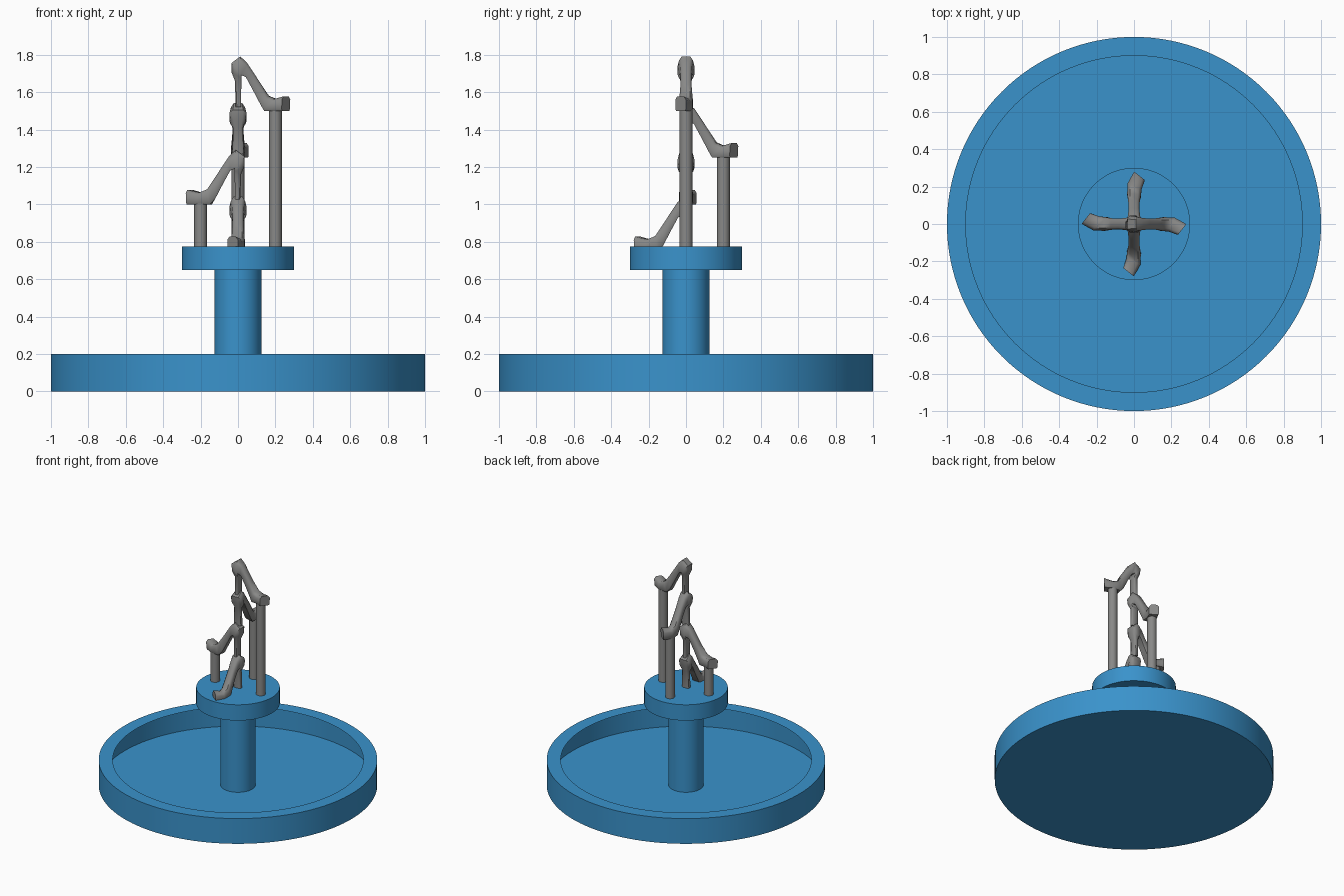
import bpy, bmesh, math
from mathutils import Matrix, Vector

cube = bpy.data.objects.get("Cube")
if cube:
    bpy.data.objects.remove(cube, do_unlink=True)


def material(name, rgb):
    mat = bpy.data.materials.new(name)
    mat.use_nodes = True
    mat.diffuse_color = (*rgb, 1)
    mat.node_tree.nodes["Principled BSDF"].inputs["Base Color"].default_value = (*rgb, 1)
    return mat


BLUE = material("blue", (0.042, 0.29, 0.60))
GREY = material("grey", (0.25, 0.25, 0.245))


def finish(name, bm, mat, angle=40):
    mesh = bpy.data.meshes.new(name)
    bm.to_mesh(mesh)
    bm.free()
    mesh.materials.append(mat)
    obj = bpy.data.objects.new(name, mesh)
    bpy.context.collection.objects.link(obj)
    bpy.ops.object.select_all(action="DESELECT")
    obj.select_set(True)
    bpy.context.view_layer.objects.active = obj
    bpy.ops.object.shade_smooth_by_angle(angle=math.radians(angle))


def loft(bm, rings, cap_end=True):
    """Skin a list of equal point rings, cap the start and optionally the end."""
    loops = [[bm.verts.new(p) for p in ring] for ring in rings]
    n = len(loops[0])
    for a, b in zip(loops, loops[1:]):
        for i in range(n):
            j = (i + 1) % n
            bm.faces.new((a[i], a[j], b[j], b[i]))
    bm.faces.new(loops[0][::-1])
    if cap_end:
        bm.faces.new(loops[-1])


def turned(name, profile, mat, sides=96, centre=(0, 0), cap_end=True):
    """Lathe a (radius, height) profile."""
    bm = bmesh.new()
    turns = [i * math.tau / sides for i in range(sides)]
    loft(bm, [[(centre[0] + r * math.cos(t), centre[1] + r * math.sin(t), z)
               for t in turns] for r, z in profile], cap_end)
    finish(name, bm, mat)


# Thin-walled basin with an overhanging rim, column and upper plate
turned("basin", [(1, 0), (1, 0.2), (0.9, 0.2)], BLUE, 128, cap_end=False)
turned("column", [(0.125, 0), (0.125, 0.65)], BLUE, 64)
turned("upper_plate", [(0.3, 0.65), (0.3, 0.775)], BLUE)

# Bent arm sections: outer x, z, inner x, z, half width, side shift, yaw
SECTIONS = [
    (0.258, 0.078, 0.255, 0.0, 0.036, -0.029, -38),
    (0.200, 0.062, 0.200, 0.0, 0.041, -0.003, -25),
    (0.162, 0.080, 0.145, 0.0, 0.037, 0, -10),
    (0.125, 0.140, 0.122, 0.03, 0.031, 0, 0),
    (0.085, 0.202, 0.080, 0.11, 0.029, 0, 0),
    (0.048, 0.258, 0.042, 0.18, 0.032, 0, 0),
    (0.012, 0.291, 0.020, 0.19, 0.038, 0, 0),
    (-0.036, 0.255, 0.018, 0.185, 0.045, 0, 0),
    (-0.034, 0.205, 0.018, 0.175, 0.040, 0, 0),
    (-0.016, 0.160, 0.018, 0.16, 0.027, 0, 0),
    (-0.013, 0.020, 0.016, 0.02, 0.029, 0, 0),
]
# Cross-section, soft outside and boxy inside: across, outward
CORNERS = [(1, .55), (.6, 1), (-.6, 1), (-1, .55),
           (-1, -.75), (-.85, -1), (.85, -1), (1, -.75)]


def arm(name, height, turn):
    bm = bmesh.new()
    rings = []
    for ox, oz, ix, iz, half, shift, yaw in SECTIONS:
        outer, inner = Vector((ox, shift, oz)), Vector((ix, shift, iz))
        across = Matrix.Rotation(math.radians(yaw), 3, "Z") @ Vector((0, half, 0))
        rings.append([(outer + inner) / 2 + (outer - inner) / 2 * v + across * u
                      for u, v in CORNERS])
    loft(bm, rings)
    bmesh.ops.recalc_face_normals(bm, faces=bm.faces)
    place = Matrix.Translation((0, 0, height)) @ Matrix.Rotation(turn, 4, "Z")
    bmesh.ops.transform(bm, matrix=place, verts=bm.verts)
    finish(name, bm, GREY, 50)


# Spiral of arms, each a quarter turn on and one step lower, with its post
for k, side in enumerate(("left", "back", "right", "front")):
    height, turn = 1.5 - 0.25 * k, k * math.pi / 2
    arm(side + "_arm", height, turn)
    if height > 0.8:
        turned(side + "_post", [(0.034, 0.77), (0.034, height + 0.005)], GREY, 32,
               (0.2 * math.cos(turn), 0.2 * math.sin(turn)))
